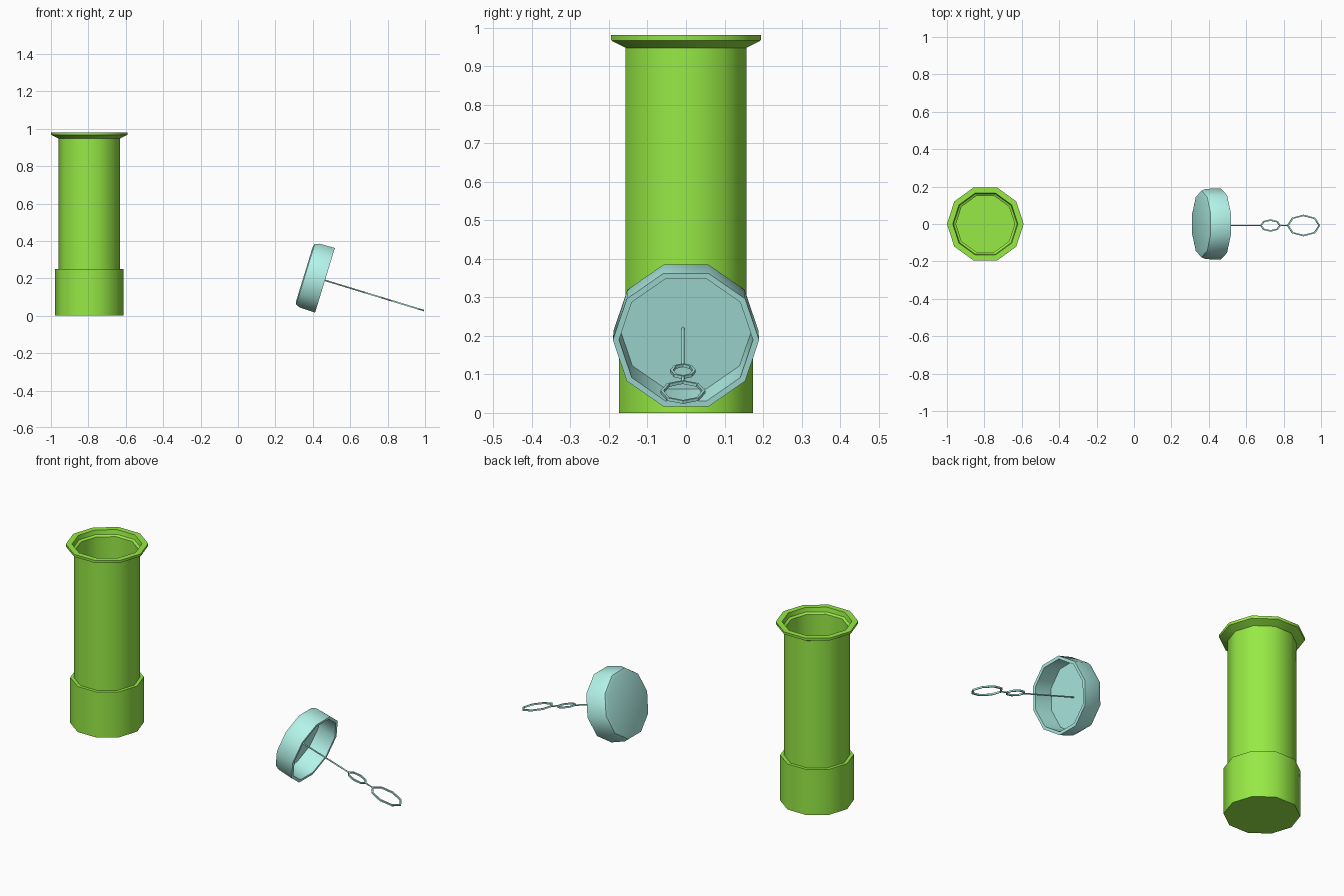
import bpy, bmesh
from math import cos, sin, pi, radians
from mathutils import Matrix, Vector

if "Cube" in bpy.data.objects:
    bpy.data.objects.remove(bpy.data.objects["Cube"])


def material(name, rgb):
    m = bpy.data.materials.new(name)
    m.diffuse_color = (*rgb, 1)
    m.use_nodes = True
    m.node_tree.nodes["Principled BSDF"].inputs["Base Color"].default_value = m.diffuse_color
    return m


def finish(bm, name, mat, matrix, angle):
    bmesh.ops.recalc_face_normals(bm, faces=bm.faces)
    me = bpy.data.meshes.new(name)
    bm.to_mesh(me)
    bm.free()
    ob = bpy.data.objects.new(name, me)
    bpy.context.collection.objects.link(ob)
    me.materials.append(mat)
    ob.matrix_world = matrix
    bpy.ops.object.select_all(action='DESELECT')
    ob.select_set(True)
    bpy.context.view_layer.objects.active = ob
    bpy.ops.object.shade_smooth_by_angle(angle=radians(angle))
    return ob


def bridge(bm, a, b):
    n = len(a)
    for i in range(n):
        bm.faces.new((a[i], a[(i + 1) % n], b[(i + 1) % n], b[i]))


def lathe(name, profile, mat, matrix, start=0.0, sides=10, angle=40):
    """Ten-sided turned shell, capped at both profile ends."""
    bm = bmesh.new()
    rings = [[bm.verts.new((r * cos(start + 2 * pi * i / sides),
                            r * sin(start + 2 * pi * i / sides), z))
              for i in range(sides)] for r, z in profile]
    for a, b in zip(rings, rings[1:]):
        bridge(bm, a, b)
    bm.faces.new(rings[0])
    bm.faces.new(rings[-1])
    return finish(bm, name, mat, matrix, angle)


def loop_ring(name, z, width, length, mat, matrix, t=0.004, sides=8):
    """Thin oval hoop lying in the local YZ plane."""
    bm = bmesh.new()
    rings = []
    for x, o in ((-t, t), (t, t), (t, -t), (-t, -t)):
        rings.append([bm.verts.new((x, (width + o) * sin(2 * pi * i / sides),
                                    z + (length + o) * cos(2 * pi * i / sides)))
                      for i in range(sides)])
    for k in range(4):
        bridge(bm, rings[k], rings[(k + 1) % 4])
    return finish(bm, name, mat, matrix, 30)


green = material("green_plastic", (0.31, 0.82, 0.06))
aqua = material("aqua_plastic", (0.45, 0.90, 0.82))

# Bottle: wide base, straight tube, flared lip, hollow inside
lathe("bottle", [(0.183, 0), (0.183, 0.25), (0.165, 0.25), (0.165, 0.948),
                 (0.204, 0.967), (0.205, 0.981), (0.174, 0.981),
                 (0.170, 0.957), (0.157, 0.95), (0.157, 0.015)],
      green, Matrix.Translation((-0.795, 0, 0)))

# Tilted cap: local +z runs from the closed end out along the wand
tilt = Matrix.Translation((0.355, 0, 0.223)) @ Matrix.Rotation(radians(107), 4, 'Y')
lathe("cap", [(0.160, 0), (0.178, 0.006), (0.188, 0.03), (0.190, 0.115),
              (0.174, 0.115), (0.172, 0.014)], aqua, tilt, start=pi / 2, angle=48)

# Wand: stem, small hoop, short link, large hoop
wand = tilt @ Matrix.Translation((0, -0.008, 0))
lathe("wand_stem", [(0.004, 0.012), (0.004, 0.338)], aqua, wand, sides=6, angle=65)
loop_ring("small_hoop", 0.392, 0.029, 0.053, aqua, wand)
lathe("wand_link", [(0.004, 0.446), (0.004, 0.488)], aqua, wand, sides=6, angle=65)
loop_ring("large_hoop", 0.577, 0.054, 0.088, aqua, wand)
